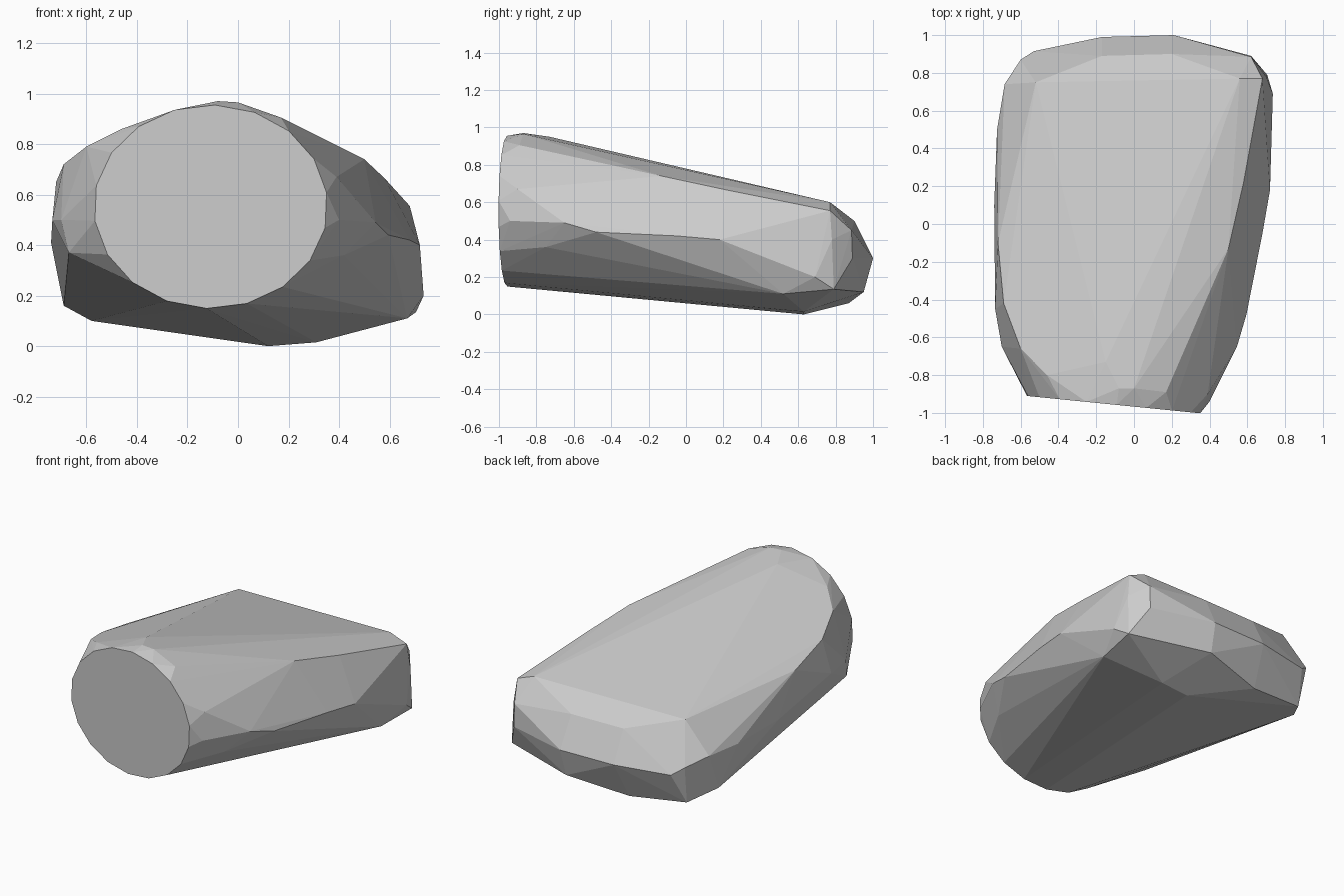
import bpy, bmesh, math

# flat oval front face, slightly turned about z
face = []
for i in range(18):
    a = math.tau * (i + 0.4) / 18
    x = -0.108 + 0.463 * math.cos(a)
    face.append((x, -0.967 - 0.1 * x, 0.552 + 0.403 * math.sin(a)))

# top plane and its worn edge
top = [(-.08, -.87, .97), (0, -.87, .965), (.17, -.89, .905), (-.15, -.73, .95),
       (-.46, -.8, .86), (-.6, -.66, .79), (-.69, -.42, .72), (-.72, -.1, .65),
       (-.52, .75, .6), (.56, .77, .6), (.5, -.13, .74), (.58, .22, .665)]

# left and right flanks
left = [(-.67, -.7, .37), (-.7, -.65, .5), (-.735, -.45, .5), (-.74, .1, .41),
        (-.725, .5, .4), (-.685, .74, .4), (-.69, .65, .16)]
right = [(.4, -.94, .5), (.39, -.9, .67), (.545, -.65, .49), (.595, -.48, .44),
         (.42, -.75, .36), (.68, -.05, .42), (.72, .18, .4), (.68, .77, .555),
         (.735, .69, .2)]

# rounded back end and underside
back = [(-.6, .87, .35), (-.53, .915, .3), (-.17, .99, .3), (.21, 1, .3),
        (.62, .89, .3), (.62, .885, .45), (.2, .9, .5), (-.17, .89, .5), (.7, .78, .4)]
under = [(-.58, .82, .1), (-.2, .87, .06), (.12, .63, 0), (.31, .63, .015),
         (.2, .95, .12), (.67, .52, .11), (.705, .79, .135)]

# wrap the sections in one faceted skin
bm = bmesh.new()
for p in face + top + left + right + back + under:
    bm.verts.new(p)
res = bmesh.ops.convex_hull(bm, input=bm.verts[:])
loose = [v for v in bm.verts if not v.link_faces]
bmesh.ops.delete(bm, geom=loose, context='VERTS')
bmesh.ops.dissolve_limit(bm, angle_limit=math.radians(1.5), verts=bm.verts[:], edges=bm.edges[:])
bmesh.ops.recalc_face_normals(bm, faces=bm.faces[:])
mesh = bpy.data.meshes.new("rock")
bm.to_mesh(mesh)
bm.free()
bpy.context.collection.objects.link(bpy.data.objects.new("rock", mesh))
